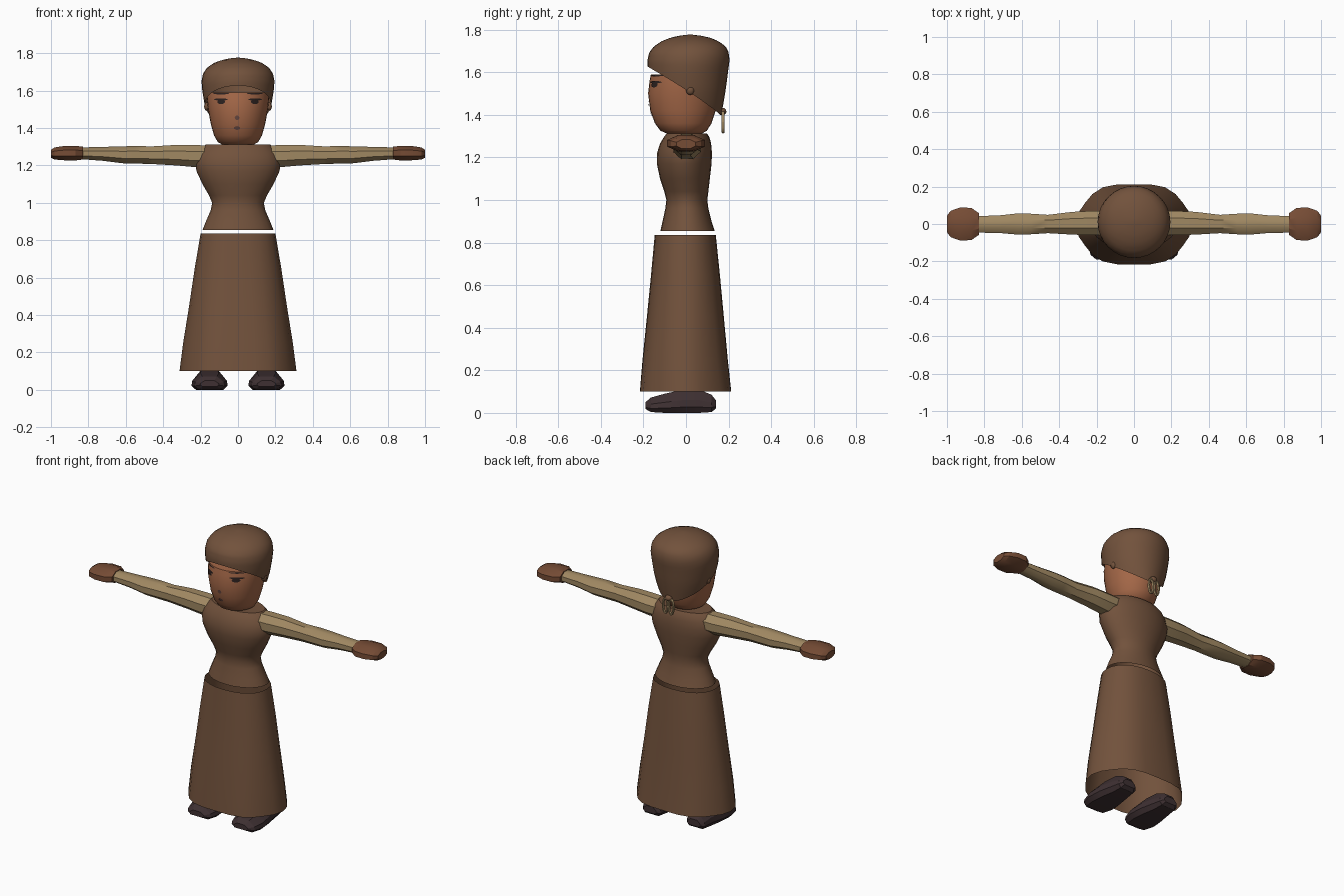
import bpy, bmesh, math
from mathutils import Vector

if "Cube" in bpy.data.objects:
    bpy.data.objects.remove(bpy.data.objects["Cube"])


def material(name, r, g, b):
    lin = [((c / 255 + 0.055) / 1.055) ** 2.4 for c in (r, g, b)]
    m = bpy.data.materials.new(name)
    m.diffuse_color = (*lin, 1)
    m.use_nodes = True
    m.node_tree.nodes["Principled BSDF"].inputs["Base Color"].default_value = m.diffuse_color
    return m


CLOTH = material("brown cloth", 114, 82, 60)
SKIN = material("skin", 165, 104, 72)
HAND = material("weathered skin", 118, 76, 53)
LINEN = material("tan linen", 160, 136, 98)
LEATHER = material("dark leather", 62, 48, 50)
INK = material("dark lashes", 45, 34, 32)
LIP = material("muted lip", 104, 72, 64)


def finish(name, bm, mat, angle=40):
    bmesh.ops.recalc_face_normals(bm, faces=bm.faces)
    me = bpy.data.meshes.new(name)
    bm.to_mesh(me)
    bm.free()
    me.materials.append(mat)
    ob = bpy.data.objects.new(name, me)
    bpy.context.collection.objects.link(ob)
    bpy.ops.object.select_all(action='DESELECT')
    ob.select_set(True)
    bpy.context.view_layer.objects.active = ob
    if angle:
        bpy.ops.object.shade_smooth_by_angle(angle=math.radians(angle))
    return ob


def loft(name, rings, mat, cap_start=True, cap_end=True, angle=40):
    """Skin a list of closed point rings."""
    bm = bmesh.new()
    rows = [[bm.verts.new(p) for p in ring] for ring in rings]
    n = len(rows[0])
    for a, b in zip(rows, rows[1:]):
        for i in range(n):
            j = (i + 1) % n
            bm.faces.new((a[i], a[j], b[j], b[i]))
    if cap_start:
        bm.faces.new(rows[0])
    if cap_end:
        bm.faces.new(rows[-1])
    return finish(name, bm, mat, angle)


def spow(v, e):
    return math.copysign(abs(v) ** e, v)


def level(z, rx, front, back, n=24, e=1.0, ripple=0.0):
    """Horizontal oval ring from half width, front y and back y."""
    pts = []
    for i in range(n):
        a = 2 * math.pi * i / n
        k = 1 + ripple * math.cos(6 * a)
        pts.append(Vector((rx * k * spow(math.cos(a), e),
                           (front + back) / 2 + (back - front) / 2 * k * spow(math.sin(a), e), z)))
    return pts


def sample(profile, z):
    """Interpolate (z, rx, front, back) rows by height."""
    for a, b in zip(profile, profile[1:]):
        if z <= b[0]:
            t = max(0, (z - a[0]) / (b[0] - a[0]))
            return [p + (q - p) * t for p, q in zip(a, b)][1:]
    return profile[-1][1:]


# Skirt, an open tube with a gently folded hem
SKIRT = [(0.10, 0.305, -0.222, 0.218), (0.25, 0.288, -0.208, 0.2), (0.45, 0.258, -0.186, 0.18),
         (0.65, 0.23, -0.165, 0.16), (0.835, 0.2, -0.147, 0.14)]
loft("skirt", [level(*r, e=0.9, ripple=0.025 * (1 - i / 4)) for i, r in enumerate(SKIRT)],
     CLOTH, False, False)

# Bodice with narrow waist and broad chest
BODICE = [(0.855, 0.19, -0.12, 0.135), (0.90, 0.172, -0.11, 0.12), (0.96, 0.146, -0.097, 0.105),
          (1.0, 0.138, -0.092, 0.1), (1.04, 0.155, -0.102, 0.105), (1.10, 0.19, -0.122, 0.112),
          (1.17, 0.222, -0.137, 0.12), (1.22, 0.23, -0.136, 0.122), (1.265, 0.215, -0.122, 0.118),
          (1.295, 0.192, -0.104, 0.11), (1.313, 0.172, -0.09, 0.098), (1.312, 0.08, -0.06, 0.07)]
loft("bodice", [level(*r) for r in BODICE], CLOTH, False, True)

# Neck and head
loft("neck", [level(1.27, 0.075, -0.06, 0.075, 12), level(1.35, 0.07, -0.06, 0.075, 12)], SKIN)
HEAD = [(1.312, 0.085, -0.09, 0.075), (1.325, 0.108, -0.12, 0.098), (1.36, 0.128, -0.146, 0.12),
        (1.42, 0.145, -0.168, 0.14), (1.50, 0.16, -0.178, 0.155), (1.56, 0.166, -0.171, 0.16),
        (1.59, 0.166, -0.165, 0.163)]
loft("head", [level(*r, n=32) for r in HEAD], SKIN)


def face_patch(name, cx, cz, w, h, mat):
    """Thin oval plate that follows the curve of the face."""
    bm = bmesh.new()
    verts = []
    for i in range(12):
        a = 2 * math.pi * i / 12
        x, z = cx + w / 2 * math.cos(a), cz + h / 2 * math.sin(a)
        rx, f, b = sample(HEAD, z)
        y = (f + b) / 2 - (b - f) / 2 * math.sqrt(1 - (x / rx) ** 2)
        verts.append(bm.verts.new((x, y - 0.004, z)))
    for i in range(1, 6):   # strips across the oval
        if i == 1:
            bm.faces.new((verts[0], verts[1], verts[11]))
        else:
            bm.faces.new((verts[i - 1], verts[i], verts[12 - i], verts[13 - i]))
    bm.faces.new((verts[5], verts[6], verts[7]))
    return finish(name, bm, mat, 0)


for s, side in ((-1, "right"), (1, "left")):
    face_patch(side + "_lashes", s * 0.092, 1.553, 0.075, 0.012, INK)
    face_patch(side + "_eye", s * 0.09, 1.54, 0.042, 0.024, INK)
    face_patch(side + "_brow", s * 0.09, 1.584, 0.09, 0.008, INK)
face_patch("nose_mark", -0.005, 1.455, 0.026, 0.024, LIP)
face_patch("mouth", -0.005, 1.40, 0.034, 0.02, LIP)

# Head scarf: domed, cut on a slope from forehead down to the nape
SCARF = [(1.39, 0.13, -0.16, 0.165), (1.45, 0.158, -0.165, 0.175), (1.52, 0.178, -0.172, 0.187),
         (1.60, 0.191, -0.18, 0.197), (1.65, 0.195, -0.182, 0.204), (1.69, 0.187, -0.174, 0.202),
         (1.72, 0.168, -0.152, 0.187), (1.745, 0.135, -0.115, 0.155), (1.763, 0.09, -0.07, 0.11),
         (1.773, 0.04, -0.02, 0.06), (1.776, 0.01, 0.01, 0.03)]
rings = []
for k in range(17):
    t = 1 - (1 - k / 16) ** 1.6
    ring = []
    for i in range(32):
        a = 2 * math.pi * i / 32
        edge = 1.63 - 0.62 * (0.19 + 0.185 * math.sin(a))
        z = edge + (1.776 - edge) * t
        rx, f, b = sample(SCARF, z)
        ring.append((rx * math.cos(a), (f + b) / 2 + (b - f) / 2 * math.sin(a), z))
    rings.append(ring)
loft("head_scarf", rings, CLOTH, False, True, 60)

# Scarf knot, two dangling tan loops at the nape
for s, side in ((-1, "right"), (1, "left")):
    loop_rings = []
    for i in range(13):
        a = 2 * math.pi * i / 12
        c = Vector((s * 0.02 + 0.016 * math.cos(a), 0.174, 1.365 + 0.045 * math.sin(a)))
        out = Vector((math.cos(a), 0, math.sin(a)))
        loop_rings.append([c + 0.008 * (out * math.cos(q) + Vector((0, 1, 0)) * math.sin(q))
                           for q in [2 * math.pi * j / 6 for j in range(6)]])
    loft(side + "_knot_loop", loop_rings, LINEN, False, False, 60)


def ball(name, loc, scale, mat):
    bm = bmesh.new()
    bmesh.ops.create_uvsphere(bm, u_segments=10, v_segments=6, radius=1)
    for v in bm.verts:
        v.co = Vector(loc) + v.co * Vector(scale)
    finish(name, bm, mat, 60)


ball("knot", (0, 0.17, 1.415), (0.024, 0.02, 0.018), CLOTH)


def cross(x, cy, cz, ry, rz, n=8):
    """Upright ring across an arm."""
    return [(x, cy + ry * math.cos(2 * math.pi * (i + 0.5) / n) * 1.06,
             cz + rz * math.sin(2 * math.pi * (i + 0.5) / n) * 1.06) for i in range(n)]


# Arms: (x, centre y, centre z, half depth, half height)
SLEEVE = [(0.15, 0.005, 1.25, 0.065, 0.058), (0.23, 0.005, 1.25, 0.066, 0.06),
          (0.33, 0.004, 1.255, 0.062, 0.056), (0.46, 0, 1.255, 0.05, 0.048),
          (0.55, 0, 1.257, 0.056, 0.048), (0.62, 0, 1.257, 0.058, 0.046),
          (0.72, -0.001, 1.262, 0.048, 0.038), (0.84, -0.002, 1.265, 0.045, 0.032)]
PALM = [(0.83, 0, 1.266, 0.06, 0.035), (0.87, 0, 1.266, 0.088, 0.04), (0.93, 0, 1.266, 0.09, 0.039),
        (0.98, 0, 1.264, 0.072, 0.033), (1.0, 0, 1.262, 0.045, 0.022)]
# Shoes: (y, half width, bottom, top)
SHOE = [(-0.19, 0.05, 0.018, 0.05), (-0.165, 0.08, 0.004, 0.072), (-0.10, 0.097, 0.0, 0.09),
        (-0.02, 0.088, 0.0, 0.108), (0.06, 0.07, 0.0, 0.11), (0.12, 0.062, 0.004, 0.085),
        (0.14, 0.045, 0.02, 0.06)]
for s, side in ((-1, "right"), (1, "left")):
    flip = lambda ring: [(s * p[0], p[1], p[2]) for p in ring]
    loft(side + "_sleeve", [flip(cross(*r)) for r in SLEEVE], LINEN)
    loft(side + "_hand", [flip(cross(*r)) for r in PALM], HAND, angle=25)
    shoe = []
    for y, w, lo, hi in SHOE:
        outline = ((-0.75, 0), (0.75, 0), (1, 0.25), (0.95, 0.55), (0.5, 1), (-0.5, 1), (-0.95, 0.55), (-1, 0.25))
        shoe.append([(s * 0.152 + w * u, y, lo + (hi - lo) * v) for u, v in outline])
    loft(side + "_shoe", shoe, LEATHER, angle=25)
    ball(side + "_ear", (s * 0.168, 0.02, 1.515), (0.014, 0.02, 0.022), CLOTH)
